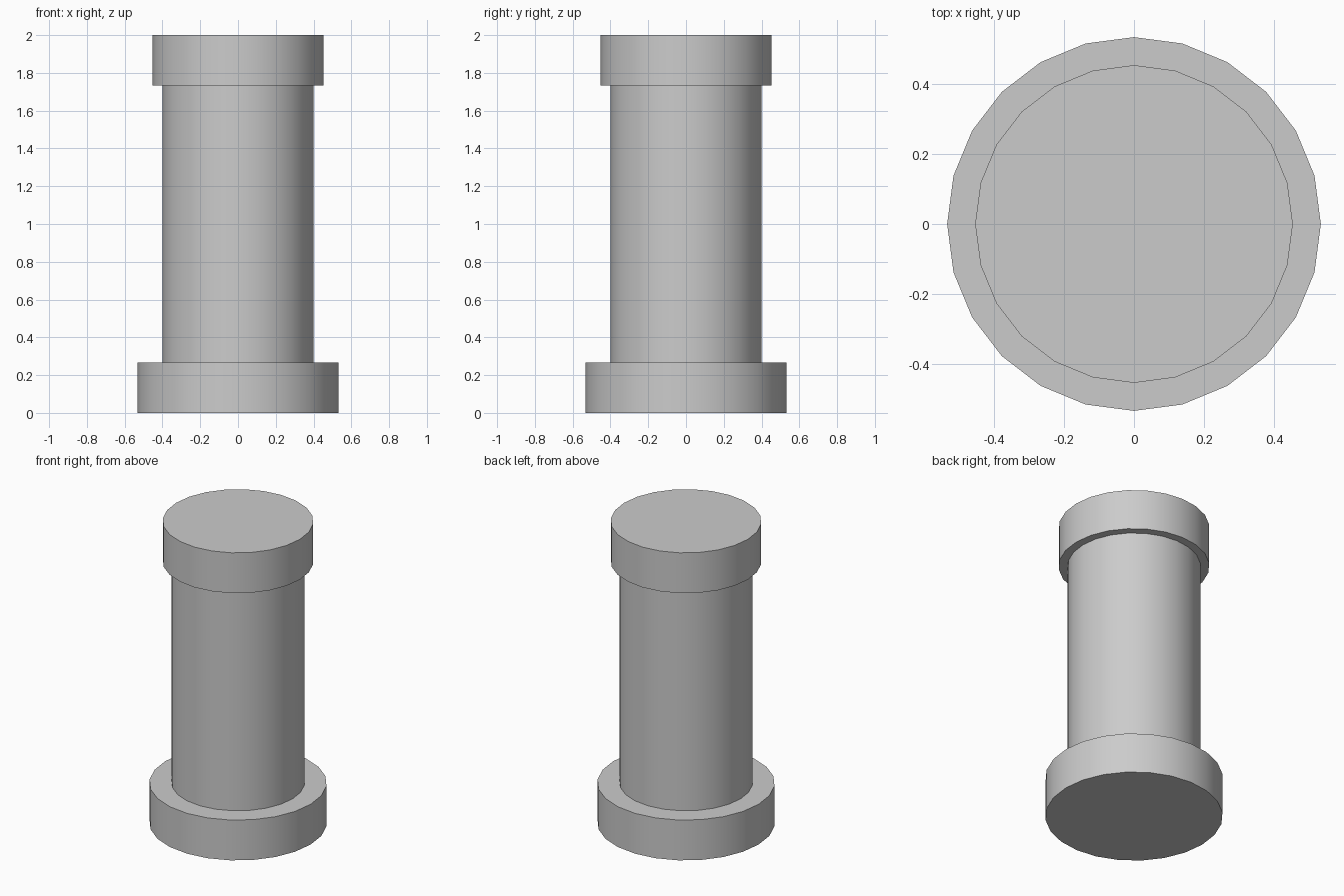
import bpy

if "Cube" in bpy.data.objects:
    bpy.data.objects.remove(bpy.data.objects["Cube"])

SIDES = 24


def drum(name, radius, bottom, top):
    """Upright capped cylinder with smooth sides and sharp rims."""
    bpy.ops.mesh.primitive_cylinder_add(
        vertices=SIDES, radius=radius, depth=top - bottom,
        location=(0, 0, (bottom + top) / 2))
    part = bpy.context.object
    part.name = name
    bpy.ops.object.shade_smooth_by_angle()
    return part


# Wide foot, straight shaft and slightly flared cap
drum("base", 0.533, 0.0, 0.267)
drum("shaft", 0.40, 0.267, 1.733)
drum("cap", 0.453, 1.733, 2.0)
